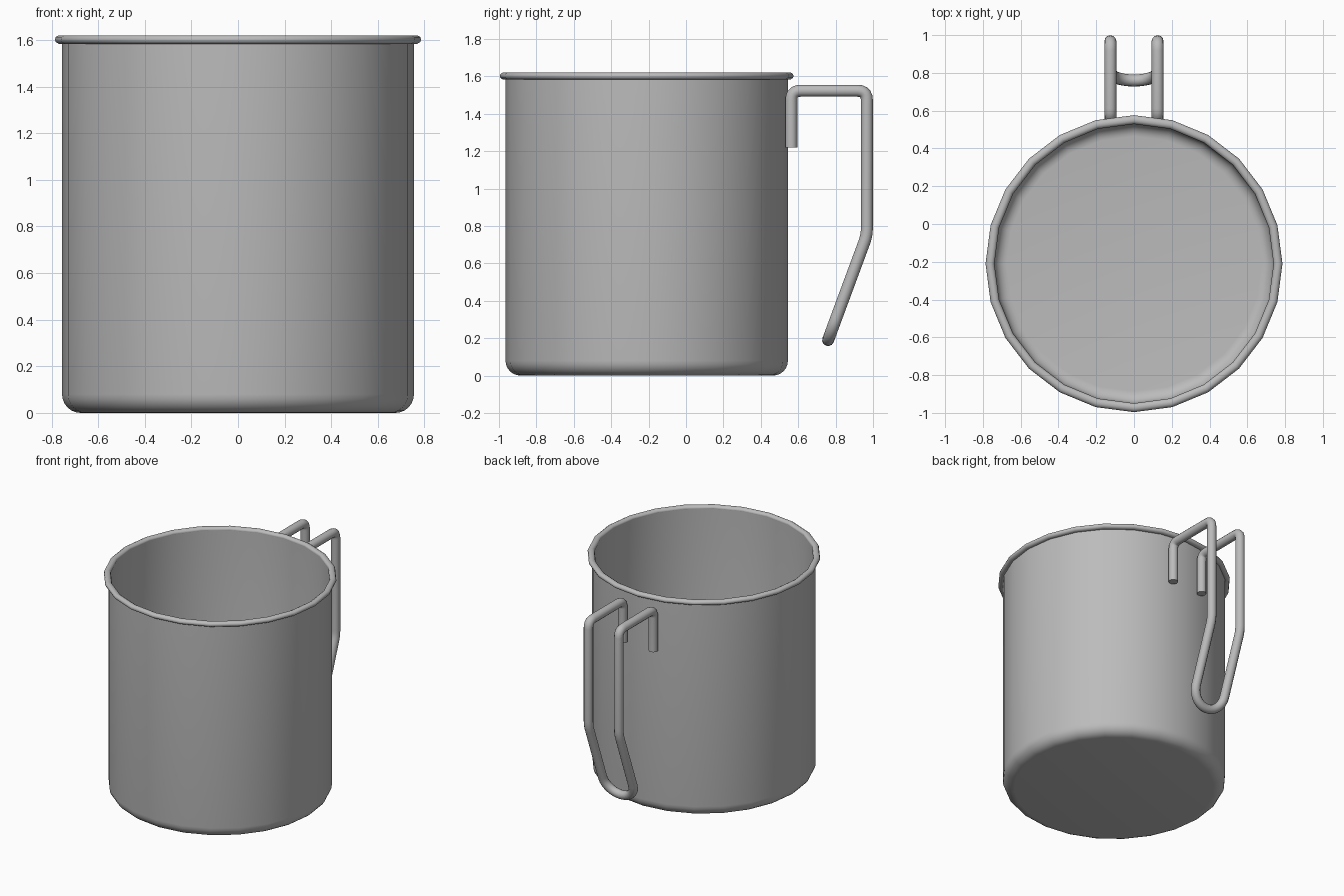
import bpy, bmesh, math
from mathutils import Vector

cube = bpy.data.objects.get("Cube")
if cube:
    bpy.data.objects.remove(cube, do_unlink=True)

CUP_Y = -0.21      # cup axis
SIDES = 24

steel = bpy.data.materials.new("brushed grey metal")
steel.use_nodes = True
GREY = (0.5, 0.5, 0.5, 1)
steel.diffuse_color = GREY
steel.node_tree.nodes["Principled BSDF"].inputs["Base Color"].default_value = GREY


def finish(obj, angle):
    """Assign the metal and smooth the shading."""
    obj.data.materials.clear()
    obj.data.materials.append(steel)
    bpy.ops.object.select_all(action='DESELECT')
    obj.select_set(True)
    bpy.context.view_layer.objects.active = obj
    bpy.ops.object.shade_smooth_by_angle(angle=math.radians(angle))


def fillet(cx, cz, r, start, end, steps):
    """Points (radius, height) along an arc, angles in degrees."""
    angles = [math.radians(start + (end - start) * i / steps) for i in range(steps + 1)]
    return [(cx + r * math.cos(a), cz + r * math.sin(a)) for a in angles]


def lathe(name, profile, closed=False):
    """Revolve a (radius, height) profile around the cup axis."""
    bm = bmesh.new()
    rings = []
    for r, z in profile:
        if r < 1e-5:
            rings.append([bm.verts.new((0, CUP_Y, z))] * SIDES)
        else:
            turn = [math.tau * i / SIDES for i in range(SIDES)]
            rings.append([bm.verts.new((r * math.cos(a), CUP_Y + r * math.sin(a), z))
                          for a in turn])
    pairs = list(zip(rings, rings[1:]))
    if closed:
        pairs.append((rings[-1], rings[0]))
    for low, high in pairs:
        for i in range(SIDES):
            j = (i + 1) % SIDES
            bm.faces.new(dict.fromkeys((low[i], low[j], high[j], high[i])))
    bmesh.ops.recalc_face_normals(bm, faces=bm.faces)
    mesh = bpy.data.meshes.new(name)
    bm.to_mesh(mesh)
    bm.free()
    obj = bpy.data.objects.new(name, mesh)
    bpy.context.collection.objects.link(obj)
    return obj


# Cup body: rounded outer bottom, wall, then the inside surface back to the floor
outer = fillet(0.675, 0.08, 0.08, -90, 0, 6)
inner = fillet(0.675, 0.08, 0.065, 0, -90, 6)
body = lathe("cup_body", [(0, 0)] + outer + [(0.755, 1.6), (0.74, 1.6)] + inner + [(0, 0.015)])
finish(body, 40)

# Rolled rim: a flattened ring around the top edge
rim_profile = [(0.7625 + 0.0235 * math.cos(math.tau * i / 10),
                1.602 + 0.019 * math.sin(math.tau * i / 10)) for i in range(10)]
finish(lathe("rolled_rim", rim_profile, closed=True), 60)


def round_corner(before, corner, after, r, steps=5):
    """Replace a corner by a short smooth bend."""
    a = corner + (before - corner).normalized() * r
    b = corner + (after - corner).normalized() * r
    ts = [i / steps for i in range(steps + 1)]
    return [a * (1 - t) ** 2 + corner * 2 * t * (1 - t) + b * t ** 2 for t in ts]


# Wire handle: one side path, a U bend at the bottom, then the mirrored side
HALF = 0.125
corners = [Vector((HALF, y, z)) for y, z in
           [(0.563, 1.22), (0.563, 1.523), (0.967, 1.523), (0.967, 0.75), (0.803, 0.307)]]
side = [corners[0]]
for i, r in ((1, 0.05), (2, 0.05), (3, 0.04)):
    side += round_corner(corners[i - 1], corners[i], corners[i + 1], r)
down = (corners[4] - corners[3]).normalized()
centre = Vector((0, corners[4].y, corners[4].z))
bend = [centre + Vector((HALF * math.cos(a), 0, 0)) + down * HALF * math.sin(a)
        for a in (math.pi * i / 14 for i in range(15))]
mirrored = [Vector((-p.x, p.y, p.z)) for p in reversed(side)]
path = side + bend + mirrored

curve = bpy.data.curves.new("handle_path", 'CURVE')
curve.dimensions = '3D'
curve.bevel_depth = 0.032
curve.bevel_resolution = 4
curve.use_fill_caps = True
spline = curve.splines.new('POLY')
spline.points.add(len(path) - 1)
for point, co in zip(spline.points, path):
    point.co = (*co, 1)
handle = bpy.data.objects.new("wire_handle", curve)
bpy.context.collection.objects.link(handle)
bpy.ops.object.select_all(action='DESELECT')
handle.select_set(True)
bpy.context.view_layer.objects.active = handle
bpy.ops.object.convert(target='MESH')
finish(bpy.context.view_layer.objects.active, 50)
